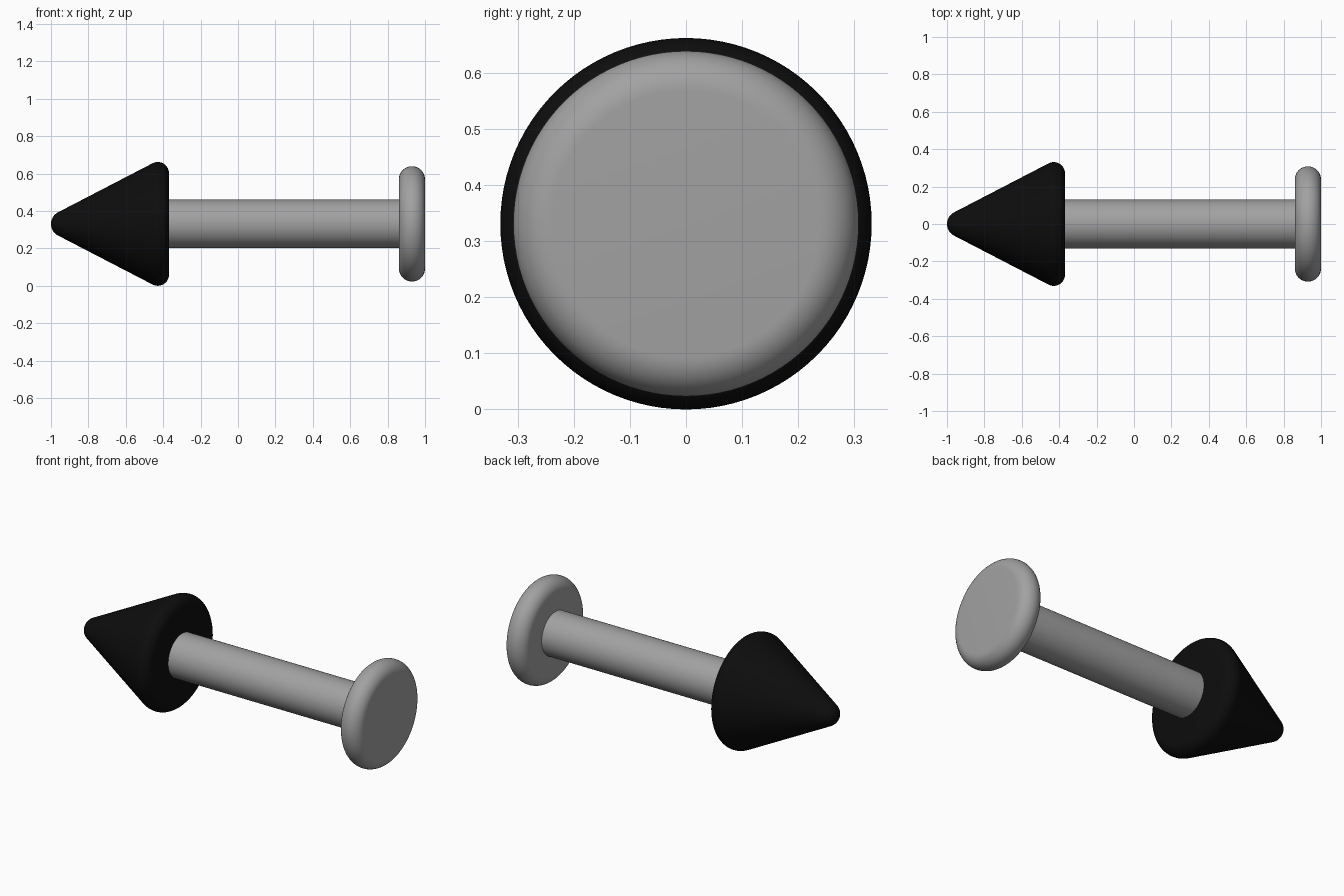
import bpy, bmesh, math

if "Cube" in bpy.data.objects:
    bpy.data.objects.remove(bpy.data.objects["Cube"])

AXIS_Z = 0.331
SEGMENTS = 96


def material(name, rgb):
    m = bpy.data.materials.new(name)
    m.diffuse_color = (*rgb, 1)
    m.use_nodes = True
    m.node_tree.nodes["Principled BSDF"].inputs["Base Color"].default_value = m.diffuse_color
    return m


def arc(cx, cr, radius, start, end, steps=12):
    """Points (x, r) of a circular arc, angles in degrees."""
    angles = [math.radians(start + (end - start) * i / steps) for i in range(steps + 1)]
    return [(cx + radius * math.cos(a), cr + radius * math.sin(a)) for a in angles]


def lathe(name, profile, mat):
    """Spin an (x, r) profile about the long x axis; the ends lie on the axis."""
    bm = bmesh.new()
    rings = []
    for x, r in profile:
        if r < 1e-6:
            rings.append([bm.verts.new((x, 0, 0))])
        else:
            rings.append([bm.verts.new((x, r * math.cos(t), r * math.sin(t)))
                          for t in (2 * math.pi * i / SEGMENTS for i in range(SEGMENTS))])
    for a, b in zip(rings, rings[1:]):
        for i in range(SEGMENTS):
            j = (i + 1) % SEGMENTS
            if len(a) == 1:
                bm.faces.new((a[0], b[i], b[j]))
            elif len(b) == 1:
                bm.faces.new((a[i], b[0], a[j]))
            else:
                bm.faces.new((a[i], b[i], b[j], a[j]))
    bmesh.ops.recalc_face_normals(bm, faces=bm.faces)
    mesh = bpy.data.meshes.new(name)
    bm.to_mesh(mesh)
    bm.free()
    mesh.materials.append(mat)
    obj = bpy.data.objects.new(name, mesh)
    obj.location.z = AXIS_Z
    bpy.context.collection.objects.link(obj)
    bpy.ops.object.select_all(action='DESELECT')
    obj.select_set(True)
    bpy.context.view_layer.objects.active = obj
    bpy.ops.object.shade_smooth_by_angle(angle=math.radians(35))
    return obj


black = material("black", (0.004, 0.004, 0.004))
grey = material("grey", (0.36, 0.36, 0.36))

# Cone tip with rounded point and rounded rim
lathe("cone_tip",
      arc(-0.93, 0, 0.07, 180, 117.4) + arc(-0.429, 0.271, 0.06, 117.4, 0) + [(-0.369, 0)],
      black)

# Straight shaft
lathe("shaft", [(-0.375, 0), (-0.375, 0.13), (0.87, 0.13), (0.87, 0)], grey)

# End disc with fully rounded edge
lathe("end_disc",
      [(0.86, 0)] + arc(0.93, 0.238, 0.07, 180, 0, 24) + [(1.0, 0)],
      grey)
